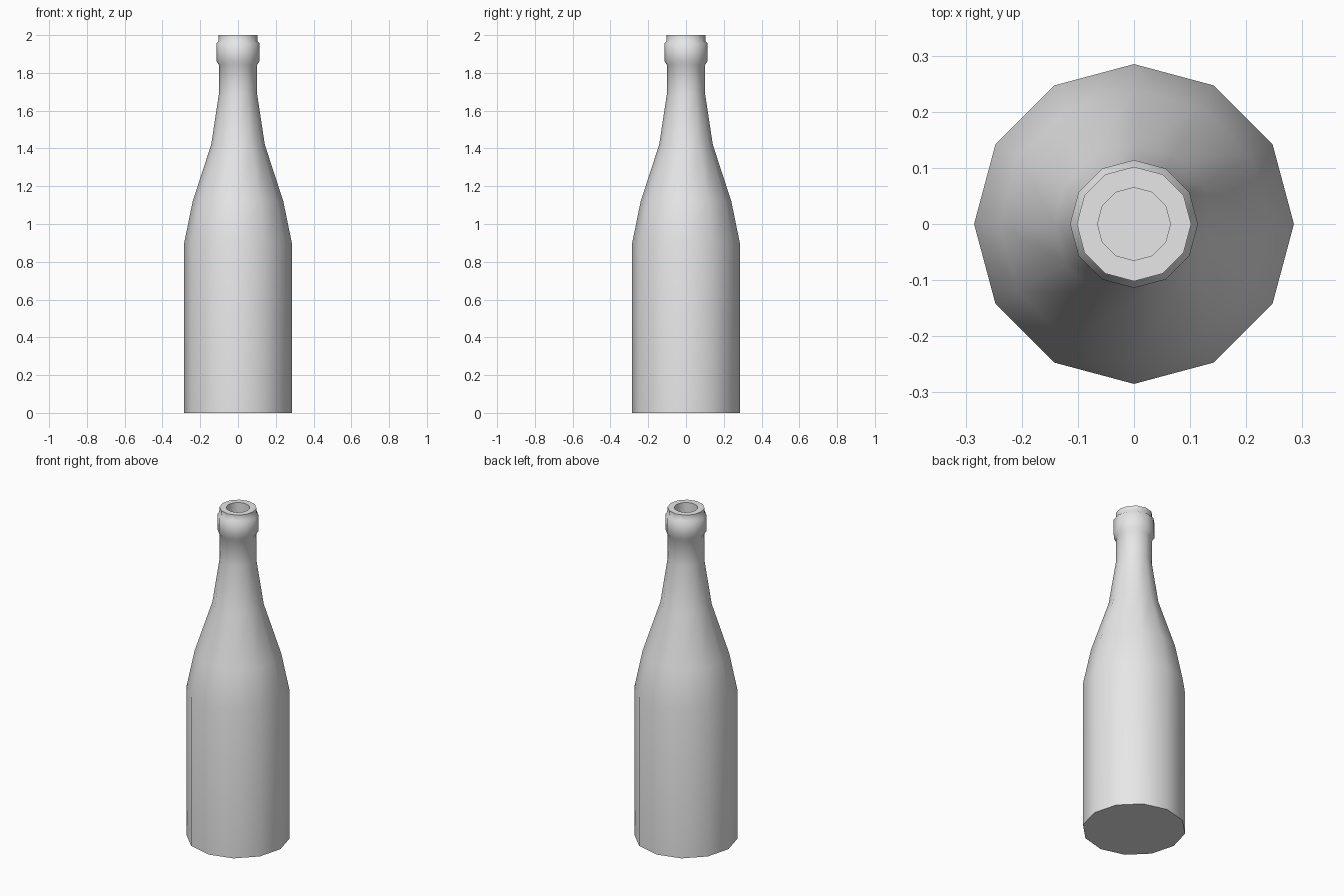
import bpy, bmesh, math

old = bpy.data.objects.get("Cube")
if old:
    bpy.data.objects.remove(old, do_unlink=True)

SIDES = 12

# One plain grey material
grey = bpy.data.materials.new("light_grey")
grey.use_nodes = True
colour = (0.8, 0.8, 0.8, 1)
grey.diffuse_color = colour
grey.node_tree.nodes["Principled BSDF"].inputs["Base Color"].default_value = colour

# Profile (radius, height): base, shoulder, neck, collar, lip, mouth
profile = [
    (0.285, 0), (0.285, 0.9), (0.24, 1.12), (0.142, 1.42),
    (0.101, 1.69), (0.101, 1.843), (0.114, 1.862), (0.114, 1.956),
    (0.102, 1.968), (0.102, 2.0), (0.065, 2.0), (0.065, 1.8),
]


def lathe(name, points, material):
    """Join one ring per profile point and cap both ends."""
    bm = bmesh.new()
    rings = []
    for radius, z in points:
        angles = [math.tau * i / SIDES for i in range(SIDES)]
        rings.append([bm.verts.new((radius * math.cos(a), radius * math.sin(a), z))
                      for a in angles])
    for low, high in zip(rings, rings[1:]):
        for i in range(SIDES):
            j = (i + 1) % SIDES
            bm.faces.new((low[i], low[j], high[j], high[i]))
    bm.faces.new(rings[0][::-1])
    bm.faces.new(rings[-1])
    mesh = bpy.data.meshes.new(name)
    bm.to_mesh(mesh)
    bm.free()
    mesh.materials.append(material)
    obj = bpy.data.objects.new(name, mesh)
    bpy.context.collection.objects.link(obj)
    return obj


bottle = lathe("bottle", profile, grey)

# Smooth walls, with crisp base and mouth edges
bpy.ops.object.select_all(action="DESELECT")
bottle.select_set(True)
bpy.context.view_layer.objects.active = bottle
bpy.ops.object.shade_smooth_by_angle(angle=math.radians(60))
